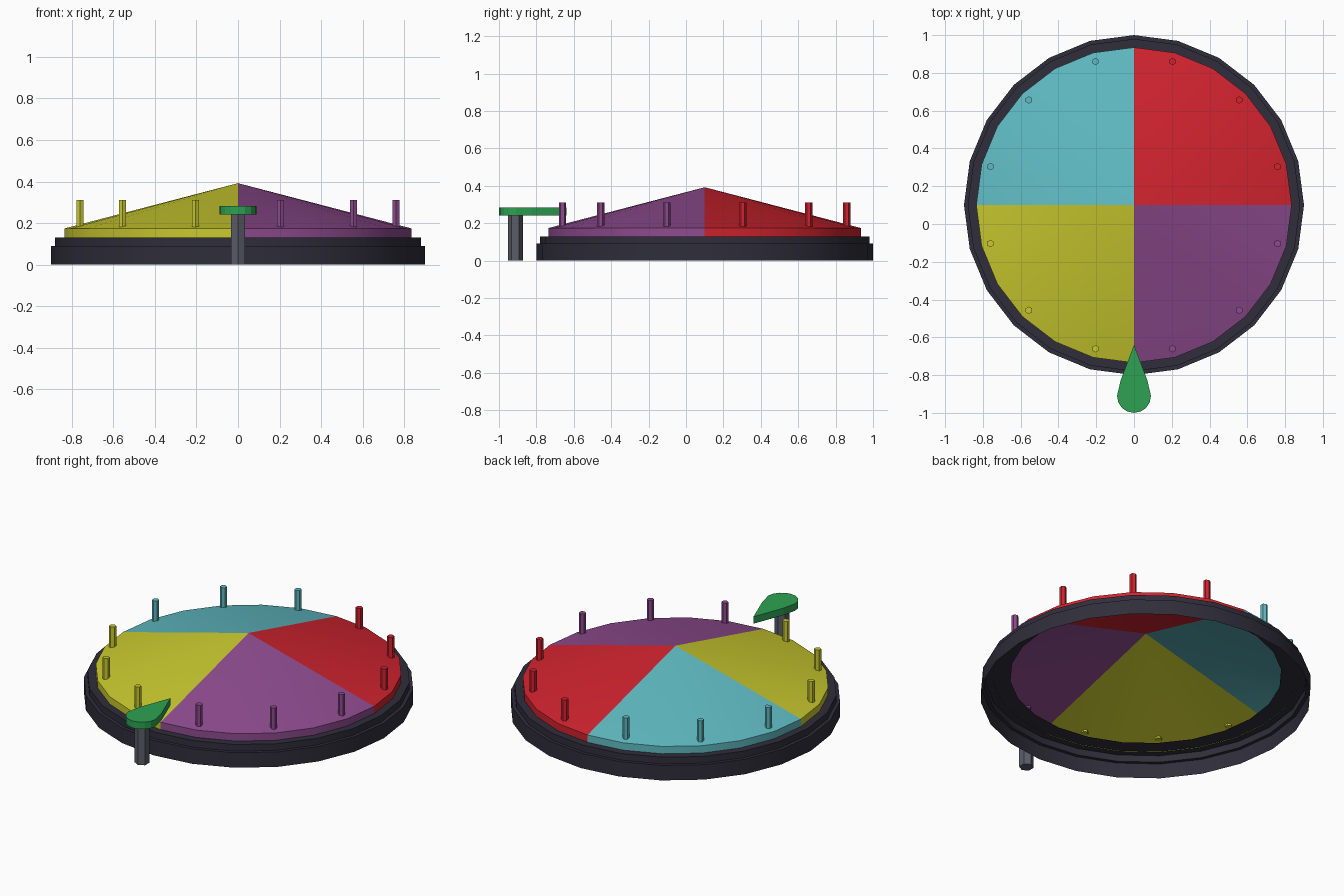
import bpy, bmesh, math

if "Cube" in bpy.data.objects:
    bpy.data.objects.remove(bpy.data.objects["Cube"])

CY = 0.1          # wheel centre on y
SEG = 24


def mat(name, r, g, b):
    m = bpy.data.materials.new(name)
    m.diffuse_color = (r, g, b, 1)
    m.use_nodes = True
    m.node_tree.nodes["Principled BSDF"].inputs["Base Color"].default_value = m.diffuse_color
    return m


DARK = mat("dark_slate", 0.029, 0.027, 0.043)
GREY = mat("post_grey", 0.105, 0.11, 0.14)
GREEN = mat("pointer_green", 0.027, 0.36, 0.085)
QUADS = [("red", mat("red", 0.64, 0.017, 0.028)),
         ("cyan", mat("cyan", 0.115, 0.49, 0.54)),
         ("yellow", mat("yellow", 0.58, 0.58, 0.028)),
         ("purple", mat("purple", 0.27, 0.07, 0.27))]


def finish(name, bm, material, smooth=False):
    bmesh.ops.remove_doubles(bm, verts=bm.verts, dist=1e-5)
    me = bpy.data.meshes.new(name)
    bm.to_mesh(me)
    bm.free()
    me.materials.append(material)
    ob = bpy.data.objects.new(name, me)
    bpy.context.collection.objects.link(ob)
    if smooth:
        bpy.ops.object.select_all(action='DESELECT')
        ob.select_set(True)
        bpy.context.view_layer.objects.active = ob
        bpy.ops.object.shade_smooth_by_angle(angle=math.radians(30))
    return ob


def lathe(name, profile, material, start=0, steps=SEG):
    """Revolve (radius, z) points, listed bottom to top, about the wheel axis."""
    bm = bmesh.new()
    for i in range(start, start + steps):
        a, b = (2 * math.pi * k / SEG for k in (i, i + 1))
        for (r0, z0), (r1, z1) in zip(profile, profile[1:]):
            pts = [(r0, a, z0), (r0, b, z0), (r1, b, z1), (r1, a, z1)]
            if r1 == 0:
                pts.pop()
            bm.faces.new([bm.verts.new((r * math.cos(t), CY + r * math.sin(t), z))
                          for r, t, z in pts])
    return finish(name, bm, material, True)


def prism(name, outline, z0, z1, material):
    """Closed prism from a counter-clockwise outline."""
    bm = bmesh.new()
    low = [bm.verts.new((x, y, z0)) for x, y in outline]
    top = [bm.verts.new((x, y, z1)) for x, y in outline]
    bm.faces.new(low[::-1])
    bm.faces.new(top)
    n = len(outline)
    for i in range(n):
        j = (i + 1) % n
        bm.faces.new((low[i], low[j], top[j], top[i]))
    return finish(name, bm, material)


def hexagon(x, y, r):
    return [(x + r * math.sin(-k * math.pi / 3), y + r * math.cos(k * math.pi / 3))
            for k in range(6)]


# stepped base rim, open underneath
lathe("base_rim", [(0.9, 0), (0.9, 0.09), (0.88, 0.09), (0.88, 0.13), (0.74, 0.13)], DARK)

# four coloured quarters of the shallow cone, with three pegs each
for q, (colour, m) in enumerate(QUADS):
    lathe("wheel_quarter_" + colour, [(0.835, 0.128), (0.835, 0.174), (0, 0.392)],
          m, q * SEG // 4, SEG // 4)
    for k in range(3):
        t = math.radians(q * 90 + 15 + 30 * k)
        prism(f"peg_{colour}_{k + 1}",
              hexagon(0.787 * math.cos(t), CY + 0.787 * math.sin(t), 0.0195),
              0.178, 0.31, m)

# pointer post and teardrop head
prism("pointer_post", hexagon(0, -0.912, 0.04), 0, 0.245, GREY)
arc = [(0.09 * math.cos(t), -0.91 + 0.09 * math.sin(t))
       for t in (math.pi + k * math.pi / 8 for k in range(9))]
prism("pointer_head", arc + [(0.07, -0.825), (0, -0.64), (-0.07, -0.825)],
      0.241, 0.283, GREEN)
